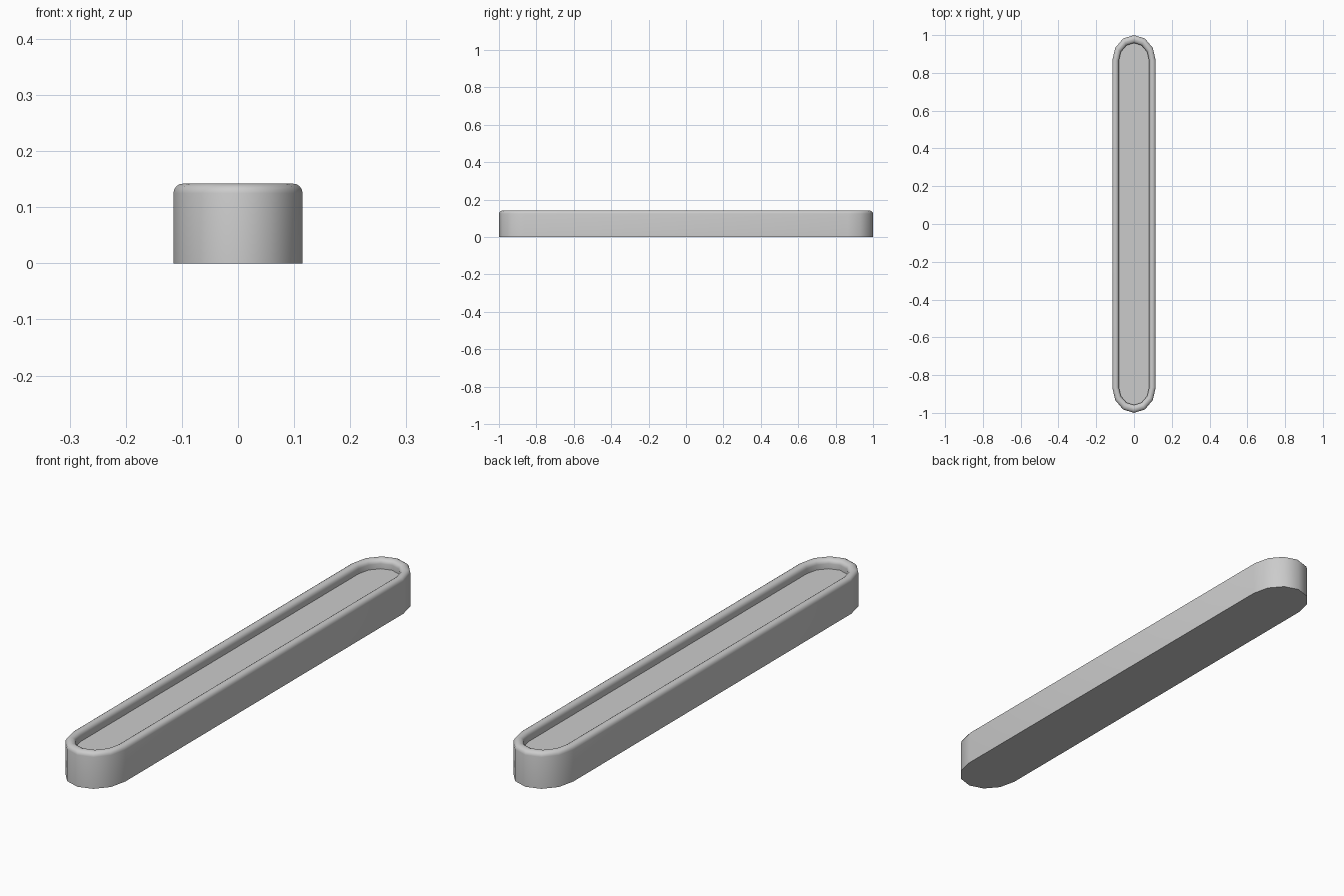
import bpy, bmesh
from math import sin, cos, pi

if "Cube" in bpy.data.objects:
    bpy.data.objects.remove(bpy.data.objects["Cube"])

HALF_W, END, STRAIGHT = 0.115, 0.135, 0.865
HEIGHT, FLOOR, RIM, R = 0.142, 0.105, 0.035, 0.017


def outline(inset):
    """Long slot outline with six-sided rounded ends."""
    a, b = HALF_W - inset, END - inset * 1.2
    pts = []
    for s in (1, -1):
        for i in range(7):
            t = pi * i / 6
            pts.append((s * a * cos(t), s * (STRAIGHT + b * sin(t))))
    return pts


# Wall profile as (inset, z): outer wall, rounded rim, inner wall
profile = [(0, 0)]
arc = [pi / 2 * i / 4 for i in range(5)]
profile += [(R - R * cos(t), HEIGHT - R + R * sin(t)) for t in arc]
profile += [(RIM - R + R * sin(t), HEIGHT - R + R * cos(t)) for t in arc]
profile += [(RIM, FLOOR)]

# Tray: loft the outline along the profile, then cap base and floor
bm = bmesh.new()
rings = [[bm.verts.new((x, y, z)) for x, y in outline(d)] for d, z in profile]
for lo, hi in zip(rings, rings[1:]):
    n = len(lo)
    for i in range(n):
        j = (i + 1) % n
        bm.faces.new((lo[i], lo[j], hi[j], hi[i]))
bm.faces.new(rings[0][::-1])
bm.faces.new(rings[-1])
bmesh.ops.recalc_face_normals(bm, faces=bm.faces)

mesh = bpy.data.meshes.new("slot_tray")
bm.to_mesh(mesh)
bm.free()
tray = bpy.data.objects.new("slot_tray", mesh)
bpy.context.collection.objects.link(tray)
bpy.context.view_layer.objects.active = tray
tray.select_set(True)
bpy.ops.object.shade_smooth_by_angle(angle=0.7)
